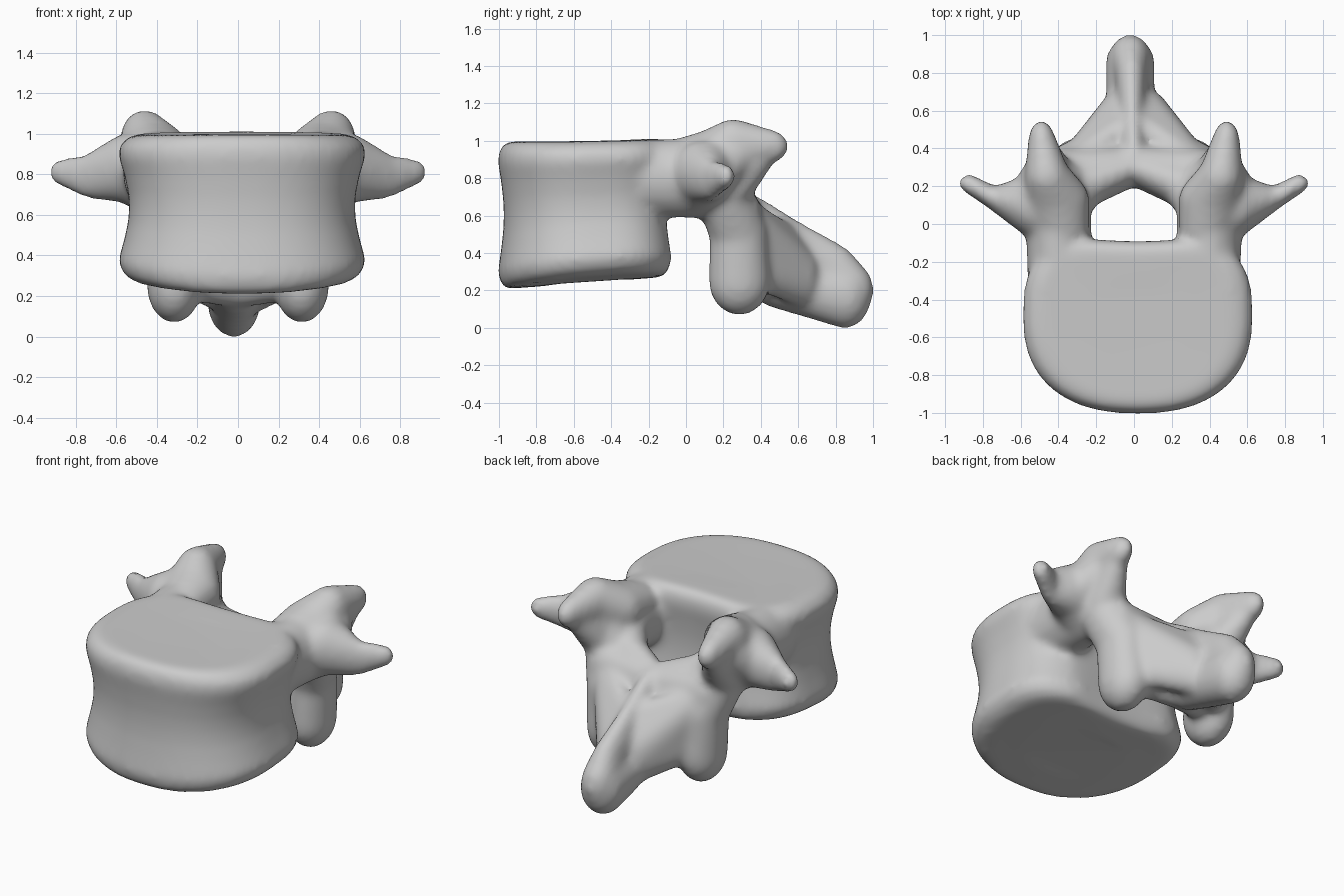
import bpy, bmesh, math

cube = bpy.data.objects.get("Cube")
if cube:
    bpy.data.objects.remove(cube, do_unlink=True)

bone = bpy.data.materials.new("bone_grey")
bone.use_nodes = True
grey = (0.6, 0.6, 0.6, 1)
bone.diffuse_color = grey
bone.node_tree.nodes["Principled BSDF"].inputs["Base Color"].default_value = grey

# Unit ball directions shared by every ellipsoid
ball = bmesh.new()
bmesh.ops.create_icosphere(ball, subdivisions=3, radius=1)
unit = [v.co.copy() for v in ball.verts]
ball.free()

bm = bmesh.new()


def plate(stations, side=1):
    """One hull around ellipsoids given as (x, y, z, rx, ry, rz)."""
    points = [bm.verts.new((side * (x + u.x * rx), y + u.y * ry, z + u.z * rz))
              for x, y, z, rx, ry, rz in stations for u in unit]
    hull = bmesh.ops.convex_hull(bm, input=points)
    spare = [g for g in hull["geom_interior"] if isinstance(g, bmesh.types.BMVert)]
    bmesh.ops.delete(bm, geom=spare, context="VERTS")


def limb(stations, side=1):
    """A chain of hulls through neighbouring ellipsoids."""
    for pair in zip(stations, stations[1:]):
        plate(pair, side)


def power(value, exponent):
    return math.copysign(abs(value) ** exponent, value)


# Drum-shaped body: rounded front, flatter hollowed back, pinched waist
SEGMENTS = 64
rings = []
for height, scale in [(0, 0.5), (0, 0.87), (0.04, 0.96), (0.12, 1.0), (0.28, 0.95),
                      (0.4, 0.92), (0.5, 0.912), (0.6, 0.92), (0.72, 0.95),
                      (0.86, 1.0), (0.93, 0.985), (0.98, 0.92), (1.0, 0.84), (0.995, 0.5)]:
    ring = []
    depth_scale = scale if scale < 0.8 else 1 - (1 - scale) * 0.7
    for i in range(SEGMENTS):
        a = math.tau * i / SEGMENTS
        c, s = math.cos(a), math.sin(a)
        front = s < 0
        x = 0.61 * scale * power(c, 0.85 if front else 0.65)
        y = -0.5 + (0.505 if front else 0.45) * depth_scale * power(s, 0.85 if front else 0.65)
        if not front:
            y -= 0.04 * s * max(0, 1 - (x / 0.35) ** 2)
        bottom = 0.205 + 0.075 * (y + 1) + 0.12 * x * x
        top = 0.995 + 0.02 * (y + 1) - 0.03 * x * x
        ring.append(bm.verts.new((x + 0.02, y, bottom + (top - bottom) * height)))
    rings.append(ring)
for low, high in zip(rings, rings[1:]):
    for i in range(SEGMENTS):
        j = (i + 1) % SEGMENTS
        bm.faces.new((low[i], low[j], high[j], high[i]))
bm.faces.new(rings[0][::-1])
bm.faces.new(rings[-1])

for side in (-1, 1):
    # Pedicle joining the body to the arch
    limb([(.395, -.28, .80, .17, .10, .205), (.40, .06, .80, .175, .13, .215)], side)
    # Upper joint process, a blade leaning back from the pedicle
    limb([(.38, -.02, .90, .14, .12, .115), (.41, .13, .91, .175, .14, .15),
          (.46, .25, .98, .12, .12, .14), (.49, .45, .97, .07, .10, .09)], side)
    plate([(.46, .22, .96, .11, .10, .14), (.49, .42, .96, .06, .09, .08),
           (.42, .24, .74, .12, .12, .10)], side)
    # Sideways process
    limb([(.45, .05, .80, .10, .17, .20), (.57, .10, .83, .075, .16, .17),
          (.74, .135, .79, .06, .06, .11), (.875, .215, .81, .055, .05, .065)], side)
    # Shoulder between the sideways and upper joint processes
    plate([(.49, .28, .93, .09, .11, .10), (.58, .16, .83, .07, .10, .12),
           (.45, .20, .82, .10, .10, .12)], side)
    # Lower joint process
    limb([(.41, .17, .80, .15, .14, .18), (.33, .28, .50, .13, .155, .15),
          (.315, .285, .25, .135, .165, .185)], side)
    # Arch roof, sloping inward to the midline
    limb([(.40, .08, .78, .17, .10, .18), (.28, .20, .66, .14, .12, .16),
          (0, .30, .55, .06, .10, .18)], side)
    # Broad arch plate between the lower joint and the spine
    plate([(.36, .28, .62, .10, .12, .14), (.29, .33, .30, .10, .11, .12),
           (0, .32, .53, .06, .10, .19), (0, .40, .30, .06, .10, .16)], side)
    # Flank running back onto the spine
    plate([(.29, .34, .55, .10, .09, .13), (.28, .36, .32, .08, .09, .11),
           (.07, .62, .27, .10, .09, .16), (0, .56, .40, .06, .08, .15)], side)

# Spine process: tented ridge above, rounded knob below
limb([(0, .35, .52, .08, .10, .20), (-.01, .58, .36, .08, .10, .22),
      (-.015, .80, .28, .09, .12, .17), (-.02, .87, .20, .11, .135, .16)])
limb([(-.01, .46, .27, .13, .10, .16), (-.02, .70, .19, .13, .12, .15),
      (-.02, .85, .165, .13, .14, .17)])

bmesh.ops.recalc_face_normals(bm, faces=bm.faces)
mesh = bpy.data.meshes.new("vertebra")
bm.to_mesh(mesh)
bm.free()
mesh.materials.append(bone)
vertebra = bpy.data.objects.new("vertebra", mesh)
bpy.context.collection.objects.link(vertebra)

# Fuse the parts into one skin and soften the joins
fuse = vertebra.modifiers.new("fuse", "REMESH")
fuse.mode = "VOXEL"
fuse.voxel_size = 0.02
fuse.use_smooth_shade = True
soften = vertebra.modifiers.new("soften", "SMOOTH")
soften.factor = 0.5
soften.iterations = 14
